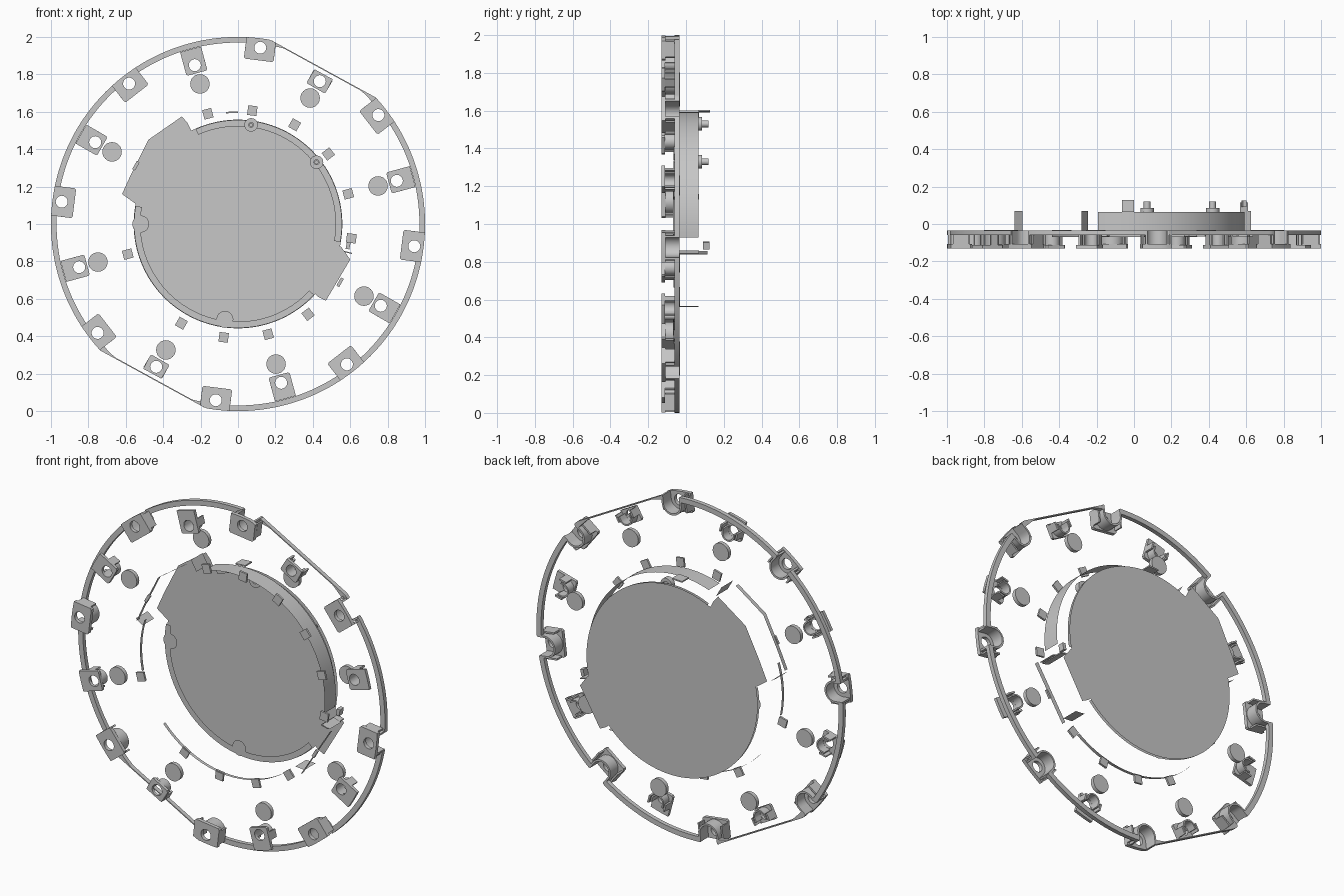
import bpy
from math import cos, sin, radians, degrees, atan2

cube = bpy.data.objects.get("Cube")
if cube:
    bpy.data.objects.remove(cube)

grey = bpy.data.materials.new("plain grey")
grey.use_nodes = True
grey.diffuse_color = (0.57, 0.57, 0.57, 1)
grey.node_tree.nodes["Principled BSDF"].inputs["Base Color"].default_value = grey.diffuse_color

CENTRE_Z = 1.0
FRONT = -0.13
BACK = 0.13
CHORD = 61.3          # direction of the two flats on the rim
parts = []


def polar(r, deg):
    return (r * cos(radians(deg)), r * sin(radians(deg)))


def spoke(deg, r, t):
    """Point at radius r along a spoke, moved sideways by t."""
    a = radians(deg)
    return (r * cos(a) - t * sin(a), r * sin(a) + t * cos(a))


def angle_of(p):
    return degrees(atan2(p[1], p[0]))


def arc(r, a, b, n=32):
    return [polar(r, a + (b - a) * i / n) for i in range(n + 1)]


def circle(c, r):
    return [(c[0] + x, c[1] + z) for x, z in arc(r, 0, 360)[:-1]]


def sweep(name, loops, y0, y1, closed=True):
    """Outlines in the front plane, y0 to y1 deep: filled if closed, else thin sheets."""
    curve = bpy.data.curves.new(name, "CURVE")
    curve.dimensions = "2D"
    curve.fill_mode = "BOTH"
    curve.extrude = (y1 - y0) / 2
    for loop in loops:
        s = curve.splines.new("POLY")
        s.points.add(len(loop) - 1)
        for p, (x, z) in zip(s.points, loop):
            p.co = (x, z, 0, 1)
        s.use_cyclic_u = closed
    tmp = bpy.data.objects.new(name + "_outline", curve)
    bpy.context.collection.objects.link(tmp)
    deps = bpy.context.evaluated_depsgraph_get()
    mesh = bpy.data.meshes.new_from_object(tmp.evaluated_get(deps))
    bpy.data.objects.remove(tmp)
    mid = (y0 + y1) / 2
    for v in mesh.vertices:
        x, z, d = v.co
        v.co = (x, mid - d, z + CENTRE_Z)
    mesh.materials.clear()
    mesh.materials.append(grey)
    obj = bpy.data.objects.new(name, mesh)
    bpy.context.collection.objects.link(obj)
    parts.append(obj)


def sheet(name, path, y0, y1):
    sweep(name, [path], y0, y1, closed=False)


def block(name, deg, r0, r1, t0, t1, y0, y1):
    """Box laid out along a spoke."""
    sweep(name, [[spoke(deg, r0, t0), spoke(deg, r1, t0), spoke(deg, r1, t1), spoke(deg, r0, t1)]], y0, y1)


def rim_arc(r, flat, a, b, n):
    """Arc cut by the two flats."""
    pts = []
    for i in range(n + 1):
        d = a + (b - a) * i / n
        pts.append(polar(min(r, flat / max(abs(cos(radians(d - CHORD))), 0.01)), d))
    return pts


def tab_outline(deg, r0, half, r1, flat):
    """Tab with clipped inner corners and an outer edge following the rim."""
    da = degrees(half / r1)
    c = 0.008
    inner = [spoke(deg, r0 + c, half), spoke(deg, r0, half - c),
             spoke(deg, r0, c - half), spoke(deg, r0 + c, -half)]
    return inner + rim_arc(r1, flat, deg - da, deg + da, 8)


def cup_path(deg, r, radius, r_end):
    """U shape around a hole, open towards the rim."""
    bend = []
    for i in range(17):
        t = radians(90 + 180 * i / 16)
        bend.append(spoke(deg, r + radius * cos(t), radius * sin(t)))
    return [spoke(deg, r_end, radius)] + bend + [spoke(deg, r_end, -radius)]


for k in range(8):
    # Large mounting tabs with open cups behind, and the rim running between them
    a = 37.8 + 45 * k
    hole = circle(polar(0.95, a), 0.032)
    sweep("large_tab", [tab_outline(a, 0.882, 0.08, 1, 0.947), hole], FRONT, -0.108)
    sweep("large_cup", [cup_path(a, 0.95, 0.064, 0.995) + cup_path(a, 0.95, 0.053, 0.995)[::-1]], -0.108, -0.035)
    for side in (-1, 1):
        block("large_tab_side", a, 0.9, 0.985, side * 0.08, side * 0.07, -0.108, -0.06)
    rim = rim_arc(1, 0.947, a + 3.3, a + 41.7, 48) + rim_arc(0.97, 0.941, a + 41.7, a + 3.3, 48)
    sweep("outer_rim", [rim], -0.06, -0.035)

    # Small mounting tabs with a guide cup and side ears
    a = 15.2 + 45 * k
    hole = circle(polar(0.88, a), 0.032)
    sweep("small_tab", [tab_outline(a, 0.836, 0.058, 0.968, 0.922), hole], FRONT, -0.112)
    sweep("small_cup", [cup_path(a, 0.88, 0.042, 0.9) + cup_path(a, 0.88, 0.033, 0.9)[::-1]], -0.112, -0.06)
    for side in (-1, 1):
        block("small_tab_ear", a, 0.87, 0.915, side * 0.058, side * 0.048, -0.112, -0.06)

    # Round pads
    sweep("round_pad", [circle(polar(0.776, a), 0.052)], -0.055, -0.032)

# Small square lugs around the middle, shorter beside the wedges
for k in range(16):
    if k not in (5, 7, 9):
        inner = 0.62 if k in (6, 14) else 0.585
        block("square_lug", 15.3 + 22.5 * k, inner, 0.637, -0.025, 0.025, -0.066, -0.054)

# Thin inner arcs
for a, b in ((-138, -55), (162, 192)):
    sheet("thin_arc", arc(0.59, a, b), -0.07, -0.05)

# Back plate, widened by two wedges
wedge_left = [(-0.27, 0.54), (-0.3, 0.575), (-0.48, 0.45), (-0.57, 0.27), (-0.62, 0.16), (-0.55, 0.11)]
wedge_right = [(0.43, -0.39), (0.47, -0.41), (0.6, -0.19), (0.55, -0.12)]
plate = (arc(0.558, angle_of(wedge_right[-1]), angle_of(wedge_left[0]), 48) + wedge_left
         + arc(0.558, angle_of(wedge_left[-1]), 360 + angle_of(wedge_right[0]), 64) + wedge_right)
sweep("back_plate", [plate], BACK, BACK)

# Flange in front of the plate with rounded notches
for a, b in ((-10, 114), (170, 317)):
    sweep("plate_flange", [arc(0.522, a, b) + arc(0.556, b, a)], 0.112, 0.112)
for p in ((-0.52, 0.0), (-0.07, -0.51)):
    sweep("flange_notch", [circle(p, 0.045)], 0.112, 0.112)

# Drum wall on the upper side
sheet("drum_wall", arc(0.592, -7, 109, 48), -0.038, 0.065)

# Wedge frames: narrow front strips and deep end walls
sheet("left_wedge_strip", wedge_left[1:5], -0.06, -0.035)
sheet("left_wedge_top_wall", [(-0.245, 0.54), (-0.28, 0.6)], -0.038, 0.07)
sheet("left_wedge_low_wall", [(-0.595, 0.13), (-0.64, 0.16)], -0.038, 0.07)
sheet("right_wedge_strip", [(0.64, -0.16), (0.45, -0.46)], -0.06, -0.035)
sheet("right_wedge_top_wall", [(0.575, -0.14), (0.625, -0.155)], -0.038, 0.07)
sheet("right_wedge_low_wall", [(0.4, -0.435), (0.46, -0.44)], -0.038, 0.065)

# Screw bosses and rear clips
for p in ((0.07, 0.53), (0.42, 0.33)):
    sweep("screw_boss", [circle(p, 0.036), circle(p, 0.013)], 0.055, 0.085)
    sweep("screw_pin", [circle(p, 0.018), circle(p, 0.008)], 0.085, 0.12)
block("top_clip", 93, 0.594, 0.602, -0.032, 0.032, 0.065, 0.128)
block("side_clip", -11, 0.59, 0.61, -0.02, 0.02, 0.09, 0.125)
block("side_clip_arm", -14.5, 0.585, 0.63, -0.003, 0.003, -0.035, 0.115)

# Smooth round walls, keep edges sharp
bpy.ops.object.select_all(action="DESELECT")
for obj in parts:
    obj.select_set(True)
bpy.context.view_layer.objects.active = parts[0]
bpy.ops.object.shade_smooth_by_angle()
